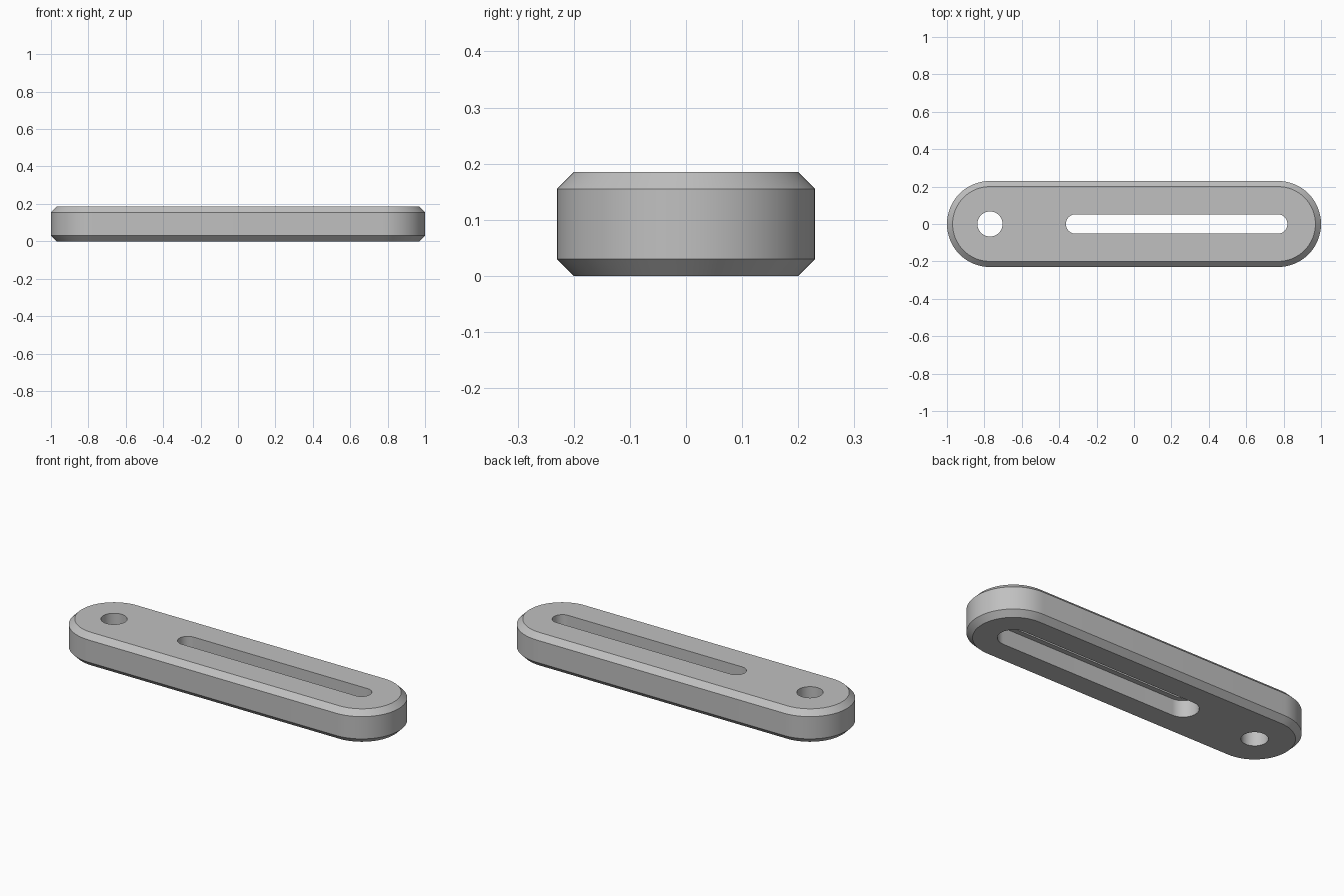
import bpy
import bmesh
from math import sin, cos, pi, radians

cube = bpy.data.objects.get("Cube")
if cube:
    bpy.data.objects.remove(cube, do_unlink=True)

grey = bpy.data.materials.new("plain grey")
grey.use_nodes = True
color = (0.53, 0.53, 0.53, 1)
grey.diffuse_color = color
grey.node_tree.nodes["Principled BSDF"].inputs["Base Color"].default_value = color

HEIGHT = 0.185
CHAMFER = 0.03
STEPS = 32


def stadium(x0, x1, r, z):
    """Ring of points: two half circles joined by straight sides."""
    ring = []
    for cx, start in ((x1, -pi / 2), (x0, pi / 2)):
        for i in range(STEPS + 1):
            a = start + pi * i / STEPS
            ring.append((cx + r * cos(a), r * sin(a), z))
    return ring


def loft(name, x0, x1, levels):
    """Solid through stadium rings given as (radius, z), bottom to top."""
    bm = bmesh.new()
    rings = [[bm.verts.new(p) for p in stadium(x0, x1, r, z)] for r, z in levels]
    n = len(rings[0])
    for low, high in zip(rings, rings[1:]):
        for i in range(n):
            j = (i + 1) % n
            bm.faces.new((low[i], low[j], high[j], high[i]))
    bm.faces.new(rings[0][::-1])
    bm.faces.new(rings[-1])
    bmesh.ops.remove_doubles(bm, verts=bm.verts, dist=1e-5)
    bmesh.ops.recalc_face_normals(bm, faces=bm.faces)
    mesh = bpy.data.meshes.new(name)
    bm.to_mesh(mesh)
    bm.free()
    mesh.materials.append(grey)
    obj = bpy.data.objects.new(name, mesh)
    bpy.context.collection.objects.link(obj)
    return obj


# Rounded bar with chamfered rims
bar = loft("slotted_bar", -0.77, 0.77, [
    (0.23 - CHAMFER, 0), (0.23, CHAMFER),
    (0.23, HEIGHT - CHAMFER), (0.23 - CHAMFER, HEIGHT)])

# Round hole, and a slot that steps wider towards the underside
cutters = [
    loft("hole_cutter", -0.7701, -0.7699, [(0.067, -0.1), (0.067, 0.3)]),
    loft("slot_cutter", -0.312, 0.768, [
        (0.08, -0.1), (0.08, HEIGHT / 2), (0.052, HEIGHT / 2), (0.052, 0.3)]),
]

bpy.context.view_layer.objects.active = bar
for cutter in cutters:
    cutter.hide_render = True
    mod = bar.modifiers.new(cutter.name, "BOOLEAN")
    mod.operation = "DIFFERENCE"
    mod.solver = "EXACT"
    mod.object = cutter
    bpy.ops.object.modifier_apply(modifier=mod.name)
    bpy.data.objects.remove(cutter, do_unlink=True)

bpy.ops.object.select_all(action="DESELECT")
bar.select_set(True)
bpy.ops.object.shade_smooth_by_angle(angle=radians(30))
